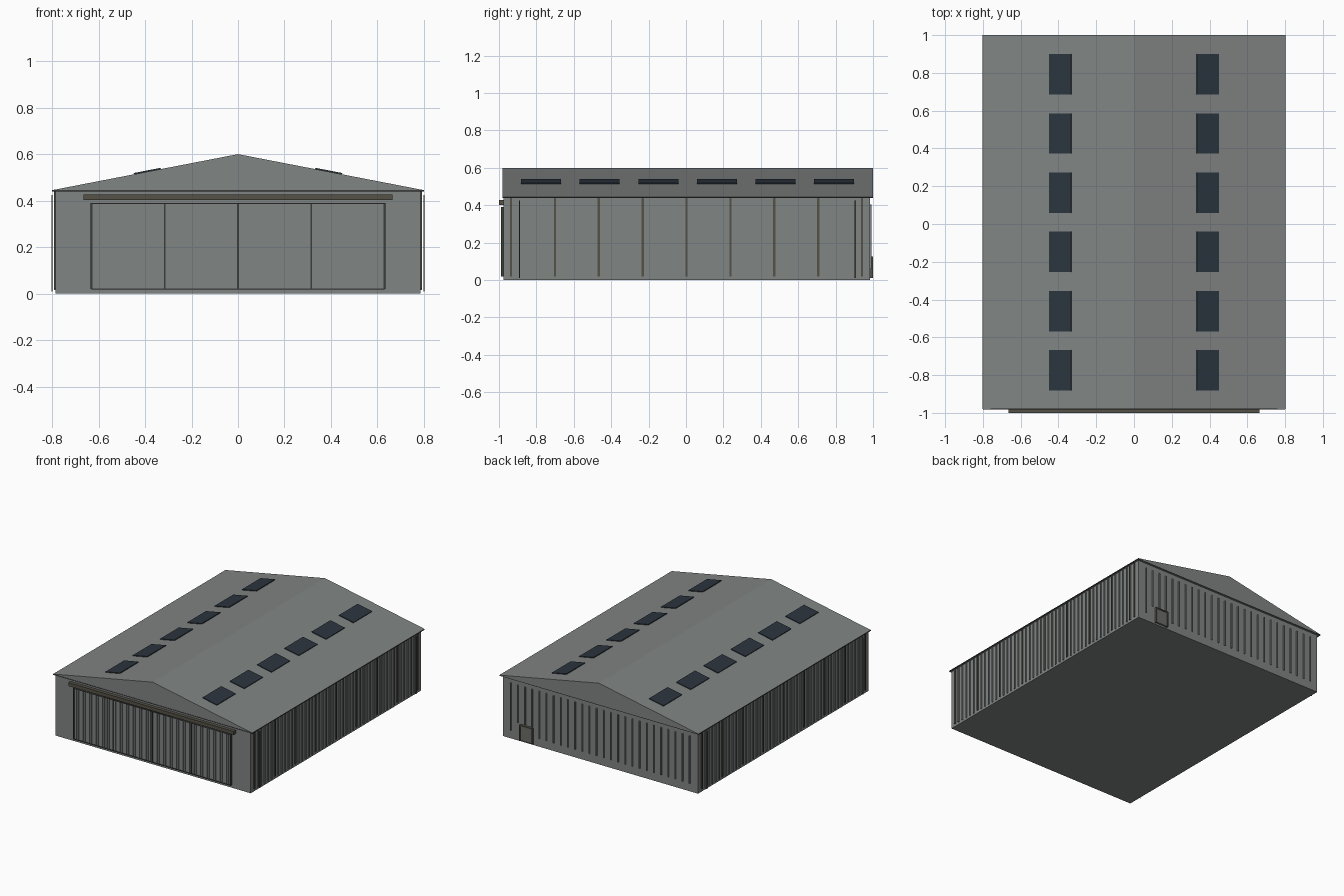
import bpy, bmesh, math
from mathutils import Matrix, Vector

if "Cube" in bpy.data.objects:
    bpy.data.objects.remove(bpy.data.objects["Cube"])


def material(name, rgb):
    m = bpy.data.materials.new(name)
    m.diffuse_color = (*rgb, 1)
    m.use_nodes = True
    m.node_tree.nodes["Principled BSDF"].inputs["Base Color"].default_value = m.diffuse_color
    return m


STEEL = material("grey steel", (0.215, 0.232, 0.228))
BRONZE = material("dark bronze", (0.09, 0.083, 0.063))
TRIM = material("dark trim", (0.045, 0.047, 0.043))
GLASS = material("blue black glass", (0.024, 0.035, 0.047))
DOOR = material("door grey", (0.15, 0.152, 0.14))


def finish(name, bm, mat):
    mesh = bpy.data.meshes.new(name)
    bmesh.ops.recalc_face_normals(bm, faces=bm.faces)
    bm.to_mesh(mesh)
    bm.free()
    mesh.materials.append(mat)
    ob = bpy.data.objects.new(name, mesh)
    bpy.context.collection.objects.link(ob)
    return ob


def boxes(name, mat, spans):
    """One object holding a box for each (x0, x1, y0, y1, z0, z1)."""
    bm = bmesh.new()
    for x0, x1, y0, y1, z0, z1 in spans:
        mid = Vector(((x0 + x1) / 2, (y0 + y1) / 2, (z0 + z1) / 2))
        size = (abs(x1 - x0), abs(y1 - y0), z1 - z0)
        bmesh.ops.create_cube(bm, size=1, matrix=Matrix.Translation(mid) @ Matrix.Diagonal((*size, 1)))
    return finish(name, bm, mat)


def both_sides(spans):
    return spans + [(-b, -a, *rest) for a, b, *rest in spans]


# Main body
boxes("walls", STEEL, [(-0.785, 0.785, -0.975, 0.983, 0, 0.443)])

# Gabled roof: closed prism with a thin eave edge
EAVE, RIDGE, HALF = 0.445, 0.6, 0.8
bm = bmesh.new()
profile = [(-HALF, EAVE - 0.004), (HALF, EAVE - 0.004), (HALF, EAVE), (0, RIDGE), (-HALF, EAVE)]
face = bm.faces.new([bm.verts.new((x, -0.98, z)) for x, z in profile])
ext = bmesh.ops.extrude_face_region(bm, geom=[face])
bmesh.ops.translate(bm, vec=(0, 1.98, 0), verts=[v for v in ext["geom"] if isinstance(v, bmesh.types.BMVert)])
finish("roof", bm, STEEL)

# Thin dark edging along the eaves
boxes("eave_edges", TRIM, both_sides([(0.797, 0.801, -0.98, 1.0, 0.439, 0.445)]))
boxes("gable_edges", TRIM, [(-0.8, 0.8, -0.982, -0.979, 0.44, 0.445),
                            (-0.8, 0.8, 0.998, 1.0, 0.44, 0.445)])

# Skylights lying along each roof slope
slope = math.atan2(RIDGE - EAVE, HALF)
bm = bmesh.new()
for side in (-1, 1):
    for i in range(6):
        x = 0.39
        z = RIDGE - x * math.tan(slope)
        place = (Matrix.Translation((side * x, -0.775 + 0.3135 * i, z + 0.001))
                 @ Matrix.Rotation(side * slope, 4, 'Y')
                 @ Matrix.Diagonal((0.118, 0.214, 0.009, 1)))
        bmesh.ops.create_cube(bm, size=1, matrix=place)
finish("skylights", bm, GLASS)

# Side wall posts, cladding ribs between them, and downpipes
bay = 0.2345
posts = [-0.935 + bay * i for i in range(9)]
boxes("side_posts", BRONZE, both_sides([(0.784, 0.791, y - 0.006, y + 0.006, 0.02, 0.44) for y in posts]))
ribs = [y + bay * k / 6 for y in posts[:-1] for k in range(1, 6)]
boxes("side_ribs", STEEL, both_sides([(0.784, 0.792, y - 0.004, y + 0.004, 0.015, 0.438) for y in ribs]))
boxes("downpipes", BRONZE, both_sides([(0.798, 0.803, y - 0.003, y + 0.003, 0.01, 0.425) for y in (-0.89, 0.905)]))

# Back wall ribs, raised above the small door
boxes("back_ribs", STEEL, [(x - 0.004, x + 0.004, 0.982, 0.991, 0.13 if 0.5 < x < 0.68 else 0.06, 0.405)
                           for x in [-0.72 + 0.0576 * i for i in range(26)]])
boxes("back_door", DOOR, [(0.545, 0.635, 0.982, 0.995, 0.012, 0.118)])
boxes("back_door_frame", BRONZE, [(0.538, 0.546, 0.982, 1.0, 0.01, 0.125),
                                  (0.634, 0.642, 0.982, 1.0, 0.01, 0.125),
                                  (0.538, 0.642, 0.982, 1.0, 0.117, 0.125)])

# Large sliding doors on the front with fine ribbing
boxes("sliding_doors", STEEL, [(-0.63 + 0.315 * i, -0.315 + 0.315 * i, -0.983, -0.974, 0.02, 0.39) for i in range(4)])
boxes("door_ribs", STEEL, [(x - 0.004, x + 0.004, -0.987, -0.982, 0.024, 0.386)
                           for x in [-0.63 + 0.0175 * i for i in range(1, 72) if i % 18]])
boxes("door_stiles", TRIM, [(x - 0.0035, x + 0.0035, -0.989, -0.974, 0.02, 0.39)
                            for x in [-0.63 + 0.315 * i for i in range(5)]])
boxes("door_borders", TRIM, [(-0.63, 0.63, -0.988, -0.974, z - 0.002, z + 0.002) for z in (0.02, 0.388)])

# Door track above the opening
boxes("door_track", BRONZE, [(-0.665, 0.665, -1.0, -0.974, 0.402, 0.427)])
